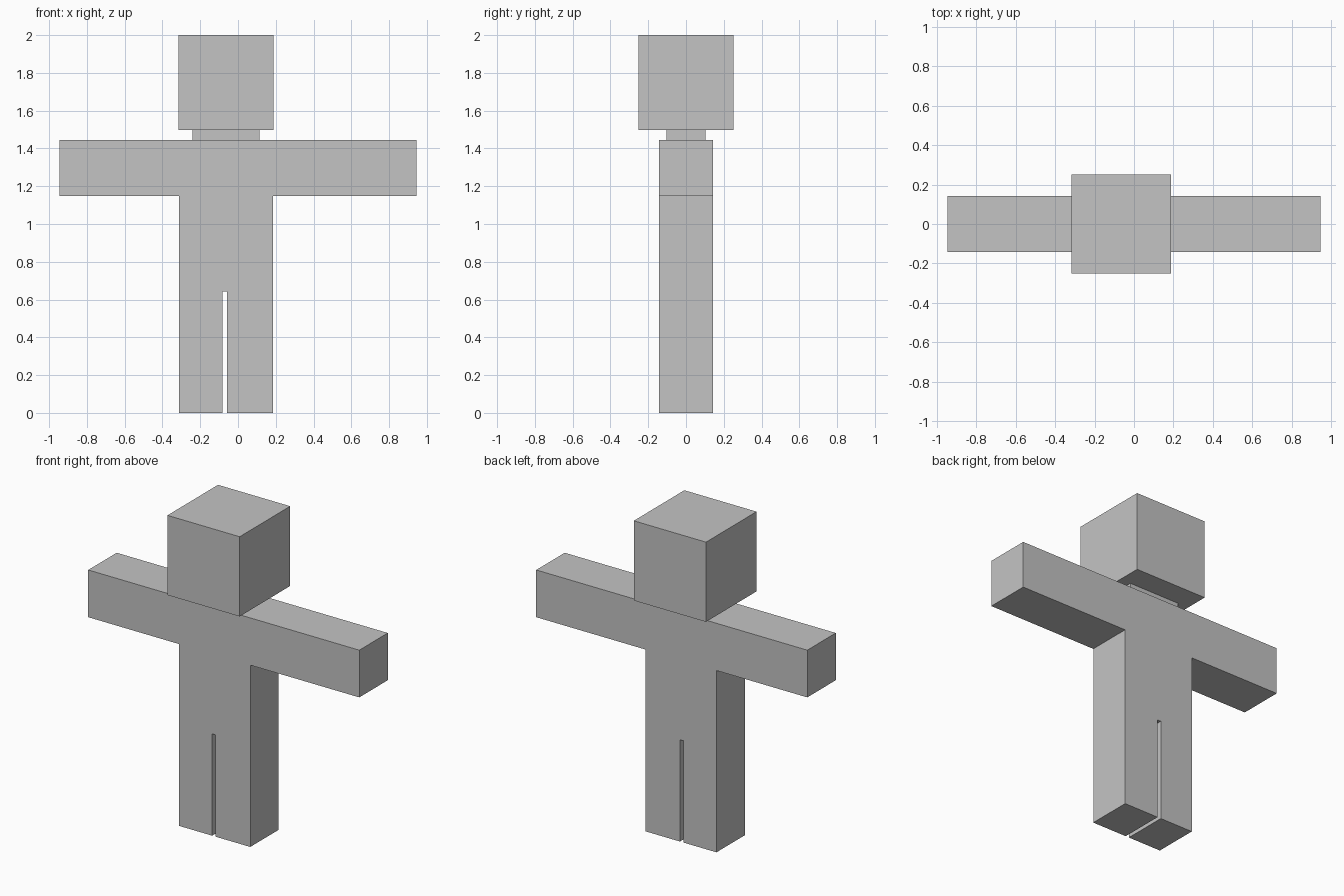
import bpy
import bmesh
from mathutils import Vector

if "Cube" in bpy.data.objects:
    bpy.data.objects.remove(bpy.data.objects["Cube"])

# Single plain grey for the whole figure
grey = bpy.data.materials.new("light_grey")
grey.diffuse_color = (0.55, 0.55, 0.55, 1)
grey.use_nodes = True
grey.node_tree.nodes["Principled BSDF"].inputs["Base Color"].default_value = grey.diffuse_color


def box(name, x, y, z):
    """Box spanning the given (min, max) range on each axis."""
    bm = bmesh.new()
    bmesh.ops.create_cube(bm, size=1)
    spans = (x, y, z)
    size = Vector([b - a for a, b in spans])
    centre = Vector([(a + b) / 2 for a, b in spans])
    bmesh.ops.scale(bm, vec=size, verts=bm.verts)
    bmesh.ops.translate(bm, vec=centre, verts=bm.verts)
    mesh = bpy.data.meshes.new(name)
    bm.to_mesh(mesh)
    bm.free()
    mesh.materials.append(grey)
    obj = bpy.data.objects.new(name, mesh)
    bpy.context.collection.objects.link(obj)
    return obj


DEPTH = (-0.142, 0.142)            # shared by body, arms and legs
LEFT, RIGHT = -0.312, 0.185        # torso sides
HIP, ARMPIT, SHOULDER, CHIN = 0.642, 1.147, 1.445, 1.497

# Legs with a narrow slot between them
box("left_leg", (LEFT, -0.081), DEPTH, (0, HIP))
box("right_leg", (-0.057, RIGHT), DEPTH, (0, HIP))

# Torso and outstretched arms
box("torso", (LEFT, RIGHT), DEPTH, (HIP, SHOULDER))
box("left_arm", (-0.946, LEFT), DEPTH, (ARMPIT, SHOULDER))
box("right_arm", (RIGHT, 0.946), DEPTH, (ARMPIT, SHOULDER))

# Neck and cube head
box("neck", (-0.24, 0.114), (-0.104, 0.104), (SHOULDER, CHIN))
box("head", (-0.316, 0.188), (-0.252, 0.252), (CHIN, 2.0))
